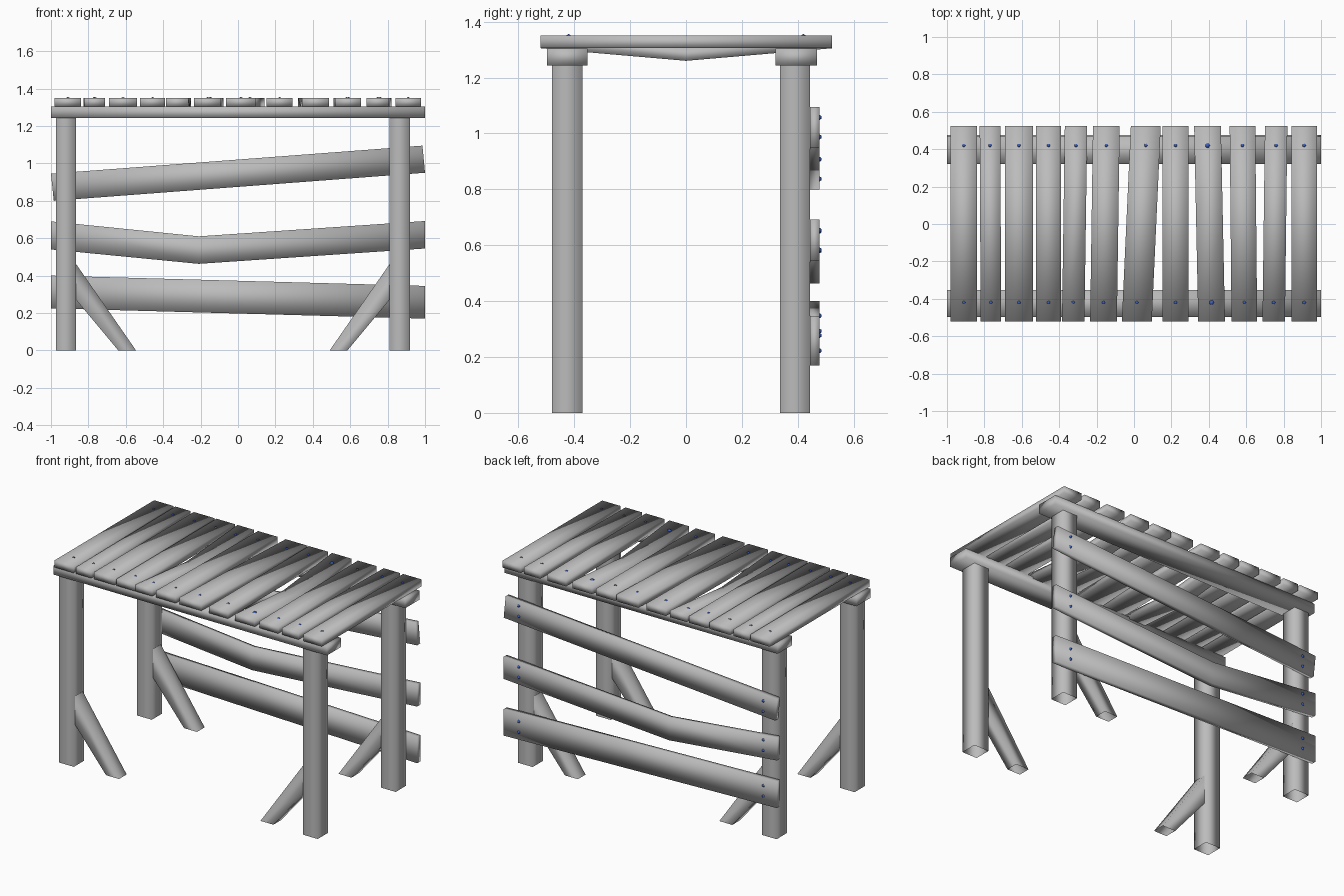
import bpy
from mathutils import Vector

cube = bpy.data.objects.get("Cube")
if cube:
    bpy.data.objects.remove(cube)


def material(name, colour):
    mat = bpy.data.materials.new(name)
    mat.use_nodes = True
    mat.diffuse_color = (*colour, 1)
    mat.node_tree.nodes["Principled BSDF"].inputs["Base Color"].default_value = (*colour, 1)
    return mat


WOOD = material("grey wood", (0.5, 0.5, 0.5))
NAIL = material("blue nail", (0.05, 0.12, 0.5))


def beam(name, rings, capped=True):
    """Skin a run of four-cornered rings into one smooth-shaded timber."""
    verts = [p for ring in rings for p in ring]
    last = 4 * (len(rings) - 1)
    faces = [(a + i, a + (i + 1) % 4, a + 4 + (i + 1) % 4, a + 4 + i)
             for a in range(0, last, 4) for i in range(4)]
    if capped:
        faces += [(3, 2, 1, 0), tuple(range(last, last + 4))]
    mesh = bpy.data.meshes.new(name)
    mesh.from_pydata(verts, [], faces)
    mesh.materials.append(WOOD)
    mesh.shade_smooth()
    obj = bpy.data.objects.new(name, mesh)
    bpy.context.collection.objects.link(obj)
    return obj


def ring_x(x, y0, y1, z0, z1, lean=0):
    return [(x + lean, y0, z0), (x + lean, y1, z0), (x, y1, z1), (x, y0, z1)]


def ring_y(y, x, width, z0, z1):
    h = width / 2
    return [(x + h, y, z0), (x - h, y, z0), (x - h, y, z1), (x + h, y, z1)]


def ring_z(x, y, z, h):
    return [(x - h, y - h, z), (x + h, y - h, z), (x + h, y + h, z), (x - h, y + h, z)]


def nail(name, location, radius=0.011):
    bpy.ops.mesh.primitive_ico_sphere_add(subdivisions=1, radius=radius, location=location)
    obj = bpy.context.object
    obj.name = name
    obj.data.materials.append(NAIL)
    obj.data.shade_smooth()


# Posts with a diagonal strut on the inner side of each
for side, px, s in (("right", -0.92, 1), ("left", 0.865, -1)):
    for end, py in (("front", -0.425), ("back", 0.39)):
        beam(f"{end}_{side}_post", [ring_z(px, py, 0, 0.054), ring_z(px, py, 1.245, 0.054)], False)
        rings = []
        for dx0, dx1, z0, z1 in ((0.28, 0.375, 0, 0), (0.03, 0.03, 0.3, 0.497)):
            ring = [(px + s * dx0, py - 0.04, z0), (px + s * dx1, py - 0.04, z1),
                    (px + s * dx1, py + 0.04, z1), (px + s * dx0, py + 0.04, z0)]
            rings.append(ring if s > 0 else ring[::-1])
        beam(f"{end}_{side}_strut", rings, False)

# Long bearers under the top
for end, y0, y1 in (("front", -0.498, -0.353), ("back", 0.32, 0.468)):
    beam(f"{end}_bearer", [ring_x(-1, y0, y1, 1.243, 1.304), ring_x(1, y0, y1, 1.243, 1.304)])

# Top planks: front x, back x, width, sag in the middle
planks = [(-0.91, -0.91, 0.14, 0), (-0.765, -0.77, 0.11, 0), (-0.615, -0.615, 0.15, 0),
          (-0.457, -0.457, 0.135, 0), (-0.325, -0.31, 0.12, 0.045), (-0.163, -0.148, 0.143, 0),
          (0.015, 0.063, 0.16, 0), (0.222, 0.222, 0.138, 0), (0.415, 0.393, 0.143, 0.045),
          (0.59, 0.58, 0.137, 0), (0.747, 0.76, 0.12, 0), (0.91, 0.91, 0.135, 0)]
for i, (xf, xb, w, sag) in enumerate(planks, 1):
    rings = [ring_y(-0.52, xf, w, 1.305, 1.35)]
    if sag:
        rings.append(ring_y(0, (xf + xb) / 2, w, 1.305 - sag, 1.35 - sag))
    rings.append(ring_y(0.523, xb, w, 1.305, 1.35))
    beam(f"top_plank_{i}", rings)
    for end, x, y in (("front", xf, -0.42), ("back", xb, 0.42)):
        nail(f"plank_{i}_{end}_nail", (x, y, 1.345 - sag * 0.2),
             0.015 if i == 9 else 0.011)

# Back rails: x, bottom, top, and lean of the lower edge at each section
rails = {"upper": [(-1, 0.8, 0.945, 0.015), (0.986, 0.95, 1.095, 0.014)],
         "middle": [(-1, 0.54, 0.69, 0), (-0.21, 0.463, 0.61, 0), (1, 0.545, 0.692, 0)],
         "lower": [(-1, 0.225, 0.4, 0), (1, 0.17, 0.345, 0)]}
for name, sections in rails.items():
    beam(f"{name}_back_rail", [ring_x(x, 0.444, 0.477, z0, z1, lean)
                               for x, z0, z1, lean in sections])
    for side, x, section in (("right", -0.9, sections[0]), ("left", 0.89, sections[-1])):
        middle = (section[1] + section[2]) / 2
        for k, dz in enumerate((-0.035, 0.035)):
            nail(f"{name}_rail_{side}_nail_{k + 1}", (x, 0.475, middle + dz))
